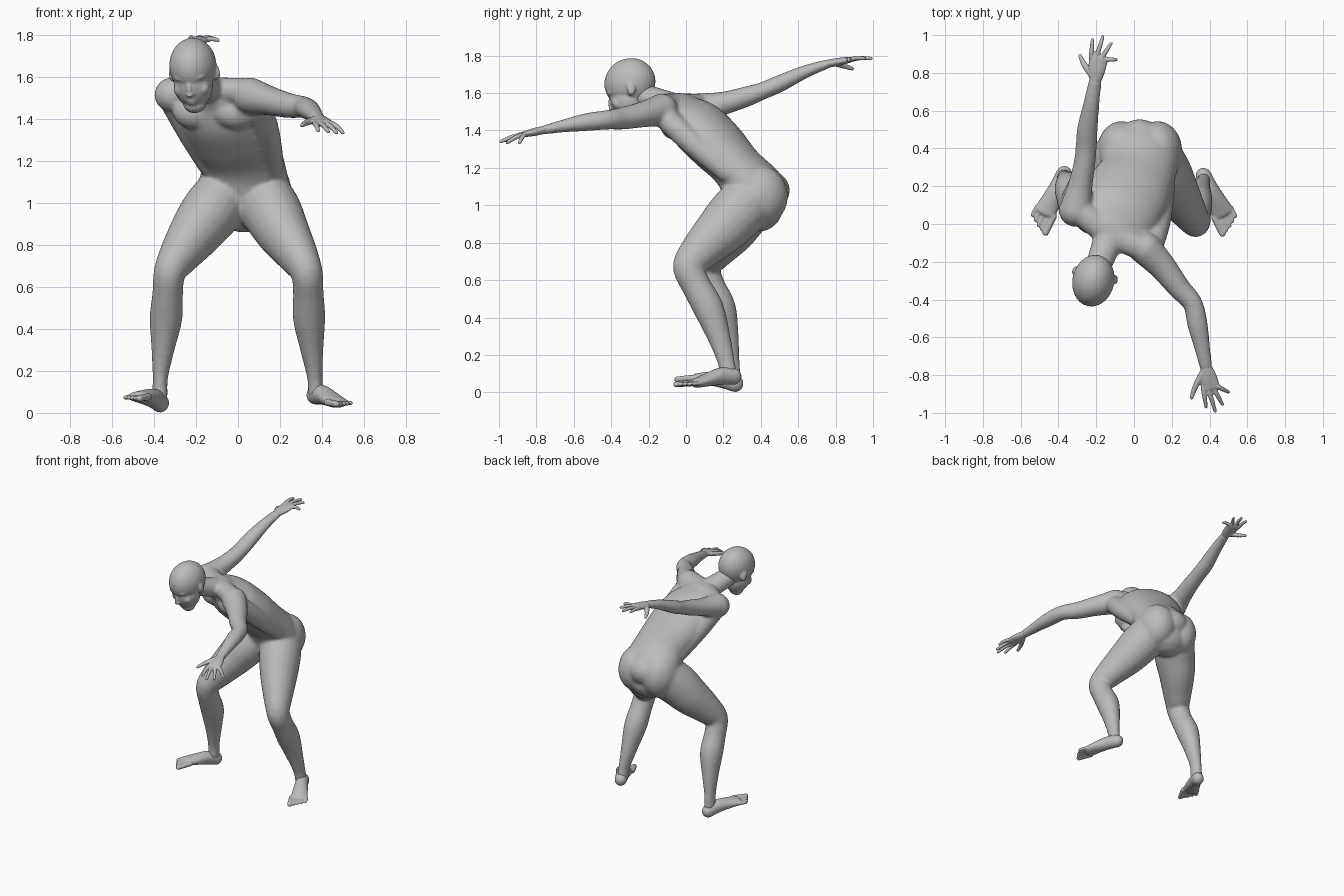
import bpy, bmesh, math
from mathutils import Vector, Matrix, Euler

if "Cube" in bpy.data.objects:
    bpy.data.objects.remove(bpy.data.objects["Cube"], do_unlink=True)

SKIN = (0.5, 0.5, 0.5, 1.0)
skin = bpy.data.materials.new("matte grey")
skin.use_nodes = True
skin.diffuse_color = SKIN
skin.node_tree.nodes["Principled BSDF"].inputs["Base Color"].default_value = SKIN


def spline(points, steps=5):
    """Catmull-Rom through (x, y, z, half width, half depth) stations."""
    pts = [Vector(p) for p in points]
    out = []
    for i in range(len(pts) - 1):
        p0, p1, p2 = pts[max(i - 1, 0)], pts[i], pts[i + 1]
        p3 = pts[min(i + 2, len(pts) - 1)]
        for k in range(steps):
            t = k / steps
            out.append(0.5 * (2 * p1 + (p2 - p0) * t + (2 * p0 - 5 * p1 + 4 * p2 - p3) * t * t
                              + (3 * p1 - p0 - 3 * p2 + p3) * t ** 3))
    return out + [pts[-1]]


def tube(bm, points, yaw=(0, 0), sides=20):
    """Loft an elliptical, round-ended tube; yaw turns the width axis."""
    st = spline(points)
    n = len(st)
    rings = []
    for i, s in enumerate(st):
        tan = (st[min(i + 1, n - 1)] - st[max(i - 1, 0)]).to_3d().normalized()
        ang = math.radians(yaw[0] + (yaw[1] - yaw[0]) * i / (n - 1))
        lat = Vector((math.cos(ang), math.sin(ang), 0))
        lat = (lat - tan * lat.dot(tan)).normalized()
        nor = tan.cross(lat)
        pos, a, b = s.to_3d(), s[3], s[4]
        r = min(a, b)
        caps = [(0, 1)]
        arc = [(math.sin(q), math.cos(q)) for q in (0.4, 0.8, 1.2, 1.45)]
        if i == 0:
            caps = [(-h, c) for h, c in reversed(arc)] + caps
        if i == n - 1:
            caps = caps + arc
        for h, c in caps:
            rings.append([bm.verts.new(pos + tan * h * r
                          + lat * a * c * math.cos(math.tau * k / sides)
                          + nor * b * c * math.sin(math.tau * k / sides)) for k in range(sides)])
    for p, q in zip(rings, rings[1:]):
        for k in range(sides):
            m = (k + 1) % sides
            bm.faces.new((p[k], p[m], q[m], q[k]))
    bm.faces.new(rings[0][::-1])
    bm.faces.new(rings[-1])


def blob(bm, loc, radii, frame=Matrix(), turn=(0, 0, 0)):
    rot = Euler([math.radians(d) for d in turn]).to_matrix().to_4x4()
    mat = frame @ Matrix.Translation(loc) @ rot @ Matrix.Diagonal((*radii, 1))
    bmesh.ops.create_uvsphere(bm, u_segments=28, v_segments=18, radius=1, matrix=mat)


def finish(bm, name, voxel, smooth):
    """Fuse the overlapping forms into one smooth skin."""
    bmesh.ops.recalc_face_normals(bm, faces=bm.faces)
    mesh = bpy.data.meshes.new(name)
    bm.to_mesh(mesh)
    bm.free()
    mesh.materials.append(skin)
    obj = bpy.data.objects.new(name, mesh)
    bpy.context.collection.objects.link(obj)
    fuse = obj.modifiers.new("fuse", 'REMESH')
    fuse.mode = 'VOXEL'
    fuse.voxel_size = voxel
    fuse.use_smooth_shade = True
    relax = obj.modifiers.new("relax", 'SMOOTH')
    relax.factor = 0.5
    relax.iterations = smooth


# Torso, bent forward and twisted toward its right
body = bmesh.new()
tube(body, [(.025, .39, .99, .17, .13), (.03, .37, 1.07, .215, .165), (.02, .275, 1.2, .2, .135),
            (-.03, .165, 1.32, .225, .145), (-.085, .055, 1.43, .22, .14),
            (-.115, -.03, 1.51, .18, .09)], yaw=(0, -28), sides=32)
# Buttocks, broad and low
for x in (-.065, .125):
    blob(body, (x, .39, 1.05), (.13, .155, .165))
blob(body, (.03, .43, 1.08), (.13, .125, .11))
blob(body, (.015, .28, .975), (.05, .05, .05))
# Chest and side muscles
blob(body, (-.01, -.06, 1.435), (.11, .08, .085))
blob(body, (-.2, .02, 1.435), (.11, .08, .085))
tube(body, [(-.3, .1, 1.47, .065, .065), (-.22, .18, 1.33, .065, .065), (-.13, .28, 1.18, .06, .06)])
tube(body, [(.1, -.09, 1.45, .065, .065), (.135, .04, 1.33, .065, .065), (.16, .22, 1.18, .06, .06)])
# Shoulder girdle and neck
tube(body, [(-.29, .07, 1.53, .07, .065), (-.14, -.04, 1.54, .07, .06), (.05, -.13, 1.53, .07, .065)],
     yaw=(90, 90))
tube(body, [(-.11, -.02, 1.52, .1, .07), (-.15, -.12, 1.55, .078, .067),
            (-.195, -.24, 1.59, .068, .065)], yaw=(-20, -13))

# Arms: left reaches forward, right reaches back
tube(body, [(.06, -.13, 1.51, .088, .088), (.15, -.225, 1.487, .073, .07), (.24, -.34, 1.465, .06, .06),
            (.31, -.42, 1.457, .053, .052), (.336, -.53, 1.445, .054, .048),
            (.36, -.65, 1.425, .043, .035), (.382, -.76, 1.403, .034, .024)])
tube(body, [(-.31, .07, 1.515, .09, .085), (-.285, .2, 1.545, .066, .063), (-.262, .32, 1.58, .058, .055),
            (-.253, .41, 1.612, .056, .047), (-.247, .5, 1.65, .055, .046),
            (-.225, .64, 1.715, .043, .035), (-.205, .76, 1.757, .035, .024)])

# Legs, knees bent and feet wide apart
tube(body, [(.12, .34, 1.02, .145, .15), (.165, .265, .95, .142, .15), (.212, .185, .865, .128, .137),
            (.285, .07, .75, .098, .106), (.327, .014, .67, .077, .085), (.335, .055, .57, .073, .079),
            (.339, .12, .45, .077, .082), (.352, .175, .3, .055, .062),
            (.366, .213, .17, .037, .047), (.37, .225, .1, .037, .047)])
tube(body, [(-.075, .35, 1.02, .145, .15), (-.135, .29, .95, .142, .15), (-.198, .235, .865, .128, .137),
            (-.28, .145, .75, .098, .106), (-.325, .1, .67, .077, .085), (-.335, .13, .57, .073, .079),
            (-.343, .185, .45, .078, .082), (-.358, .22, .3, .055, .062),
            (-.37, .24, .17, .037, .047), (-.372, .245, .08, .037, .047)])
finish(body, "body", .011, 6)


def foot(name, side, heel, mid, ball):
    """Sole from heel to ball with five toes fanned off the front."""
    bm = bmesh.new()
    tube(bm, [heel + (.042, .045), mid + (.046, .046), ball + (.06, .026)], yaw=(28 * side, 28 * side))
    across = Vector((.85 * side, .5, 0)) * .026
    ahead = Vector((.44 * side, -.88, -.08))
    toes = [(.098, .018), (.09, .013), (.08, .0125), (.066, .012), (.05, .012)]
    for k, (length, r) in enumerate(toes):
        root = Vector(ball) + across * (k - 2)
        tip = root + ahead * length
        tube(bm, [(*root, r, r), (*tip, r, r * .9)], sides=10)
    finish(bm, name, .0055, 3)


foot("left_foot", 1, (.368, .255, .085), (.405, .18, .085), (.47, .06, .05))
foot("right_foot", -1, (-.37, .265, .046), (-.405, .19, .07), (-.47, .065, .077))


def hand(name, wrist, knuckles, across, tips, thumb):
    """Flat palm, four spread fingers and a thumb."""
    bm = bmesh.new()
    w, kn, across = Vector(wrist), Vector(knuckles), Vector(across)
    tube(bm, [(*w, .032, .022), (*w.lerp(kn, .5), .046, .021), (*kn, .05, .016)])
    for k, tip in enumerate(tips):
        root = kn + across * (k - 1.5) * .026
        mid = root.lerp(Vector(tip), .5) + Vector((0, 0, .006))
        tube(bm, [(*root, .0135, .0135), (*mid, .0125, .0125), (*tip, .0095, .0095)], sides=10)
    base = w.lerp(kn, .25) - across * .022
    mid = base.lerp(Vector(thumb), .5) - across * .008
    tube(bm, [(*base, .02, .018), (*mid, .016, .015), (*thumb, .0105, .0105)], sides=10)
    finish(bm, name, .005, 3)


hand("left_hand", (.382, -.76, 1.403), (.405, -.865, 1.38), (1, .1, 0),
     [(.382, -.968, 1.345), (.43, -.99, 1.34), (.468, -.955, 1.335), (.5, -.89, 1.335)], (.305, -.92, 1.37))
hand("right_hand", (-.205, .76, 1.757), (-.188, .875, 1.778), (1, -.1, 0),
     [(-.22, .975, 1.785), (-.165, .99, 1.785), (-.122, .955, 1.785), (-.095, .87, 1.775)], (-.285, .89, 1.73))

# Head, tipped down and turned slightly to its right
head = bmesh.new()
frame = (Matrix.Translation((-.215, -.3, 1.655))
         @ Euler((math.radians(25), math.radians(-3), math.radians(-13))).to_matrix().to_4x4())
blob(head, (0, 0, 0), (.111, .14, .13), frame)
blob(head, (0, -.05, -.08), (.093, .092, .11), frame)
blob(head, (0, -.078, -.165), (.055, .046, .044), frame)
# Nose and lips
blob(head, (0, -.14, -.06), (.013, .016, .036), frame, (-18, 0, 0))
blob(head, (0, -.147, -.085), (.019, .018, .013), frame)
blob(head, (0, -.122, -.125), (.03, .017, .01), frame)
blob(head, (0, -.118, -.141), (.026, .017, .01), frame)
for s in (-1, 1):
    # Brow, cheeks and eyelids
    blob(head, (s * .042, -.114, -.012), (.036, .016, .014), frame, (0, 0, s * 20))
    blob(head, (s * .055, -.095, -.08), (.032, .03, .034), frame)
    blob(head, (s * .036, -.115, -.036), (.016, .012, .01), frame)
    # Ears
    blob(head, (s * .111, .015, -.045), (.01, .024, .036), frame, (-12, 0, s * 22))
    blob(head, (s * .1, .0, -.06), (.014, .014, .024), frame)
finish(head, "head", .006, 5)
